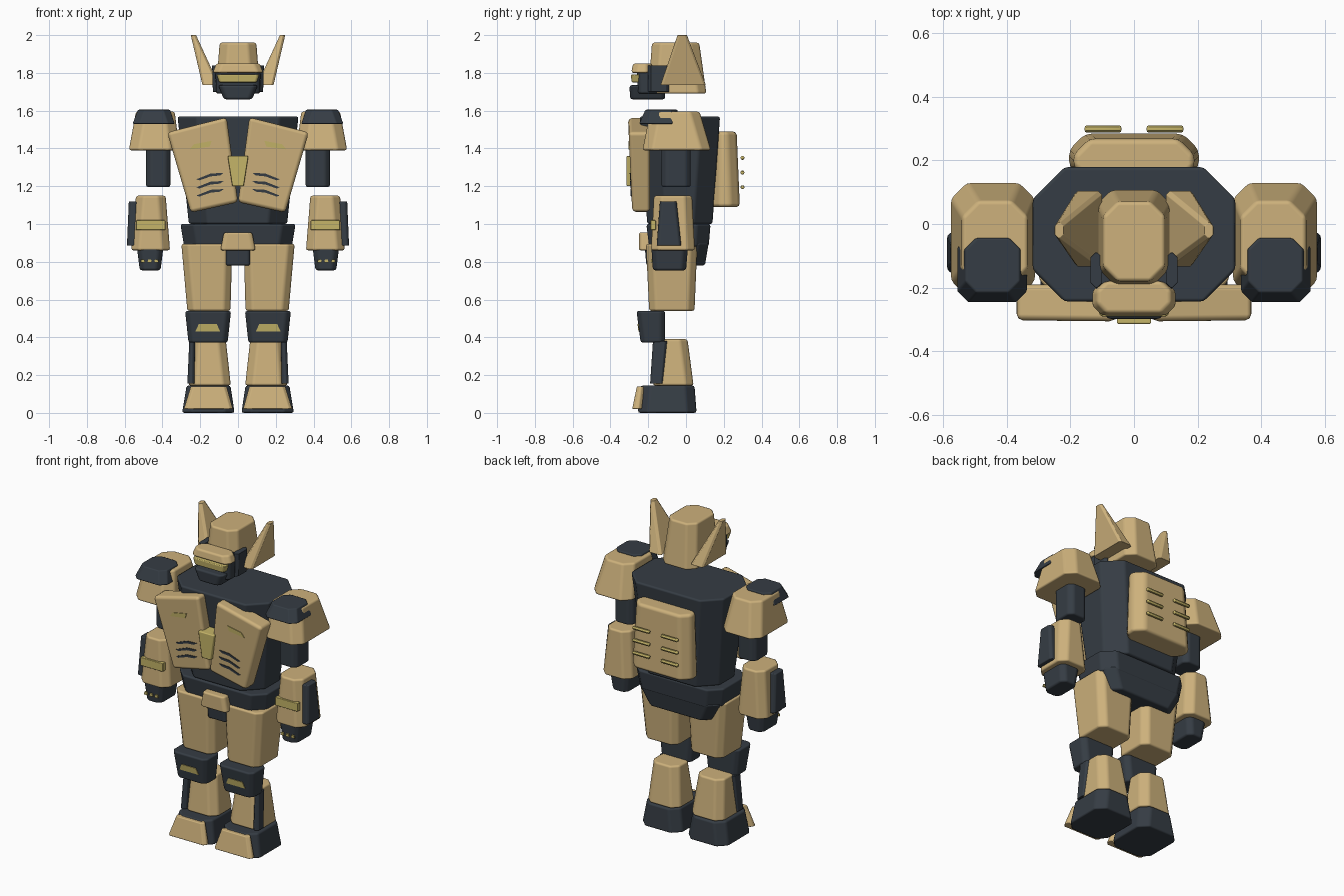
import bpy, bmesh
from mathutils import Vector

cube = bpy.data.objects.get("Cube")
if cube:
    bpy.data.objects.remove(cube)


def material(name, rgb):
    m = bpy.data.materials.new(name)
    m.use_nodes = True
    m.diffuse_color = (*rgb, 1)
    m.node_tree.nodes["Principled BSDF"].inputs["Base Color"].default_value = (*rgb, 1)
    return m


TAN = material("tan armour", (0.61, 0.44, 0.20))
DARK = material("dark slate", (0.036, 0.046, 0.058))
GOLD = material("pale gold", (0.56, 0.46, 0.14))


def loft(name, lower, upper, mat, bevel=0.012, mirror=False):
    """Bridge two matching rings into a closed, softly bevelled solid."""
    bm = bmesh.new()
    a = [bm.verts.new(p) for p in lower]
    b = [bm.verts.new(p) for p in upper]
    n = len(a)
    bm.faces.new(a)
    bm.faces.new(b)
    for i in range(n):
        j = (i + 1) % n
        bm.faces.new((a[i], a[j], b[j], b[i]))
    bmesh.ops.recalc_face_normals(bm, faces=bm.faces)
    for f in bm.faces:
        f.smooth = True
    mesh = bpy.data.meshes.new(name)
    bm.to_mesh(mesh)
    bm.free()
    mesh.materials.append(mat)
    ob = bpy.data.objects.new(name, mesh)
    bpy.context.collection.objects.link(ob)
    if bevel:
        mod = ob.modifiers.new("soft edges", "BEVEL")
        mod.width, mod.segments, mod.harden_normals = bevel, 2, True
    else:
        for f in mesh.polygons:
            f.use_smooth = False
    if mirror:
        ob.modifiers.new("mirror", "MIRROR").use_mirror_merge = False
    return ob


def ring(x0, x1, y0, y1, z, c):
    """Rectangle with cut corners at height z."""
    c = min(c, 0.45 * (x1 - x0), 0.45 * (y1 - y0))
    pts = [(x0 + c, y0), (x1 - c, y0), (x1, y0 + c), (x1, y1 - c),
           (x1 - c, y1), (x0 + c, y1), (x0, y1 - c), (x0, y0 + c)]
    return [Vector((x, y, z)) for x, y in pts]


def block(name, z0, z1, low, high, mat, cut=0.04, **kw):
    return loft(name, ring(*low, z0, cut), ring(*high, z1, cut), mat, **kw)


def plate(name, outline, front, back, mat, bevel=0.0, mirror=True):
    """Outline in x and z, pushed through y; front may depend on z."""
    f = front if callable(front) else lambda z: front
    g = back if callable(back) else lambda z: back
    return loft(name, [(x, f(z), z) for x, z in outline],
                [(x, g(z), z) for x, z in outline], mat, bevel, mirror)


# Torso and hips
block("torso", 1.0, 1.57, (-.26, .26, -.205, .14), (-.32, .32, -.245, .18), DARK, .1)
block("waist", .88, 1.0, (-.285, .285, -.195, .12), (-.305, .305, -.21, .13), DARK, .07)
block("pelvis", .78, .9, (-.22, .22, -.13, .1), (-.28, .28, -.17, .12), DARK, .05)
block("crotch", .78, .9, (-.07, .07, -.21, 0), (-.07, .07, -.22, 0), DARK, .015)
block("buckle", .86, .955, (-.093, .093, -.25, -.18), (-.075, .075, -.25, -.18), TAN, .015)


# Chest armour with vents and badge strips
def chest_front(z):
    return -.285 - .045 * (z - 1.07)


def just_above(z):
    return chest_front(z) - .004


def just_below(z):
    return chest_front(z) + .004


plate("chest_plates", [(.375, 1.485), (.06, 1.565), (.0, 1.115), (.25, 1.06)],
      chest_front, -.19, TAN, .02)
plate("chest_strips", [(.255, 1.395), (.15, 1.41), (.14, 1.44), (.235, 1.422)],
      just_above, just_below, GOLD)
for k in range(3):
    z = 1.255 - .043 * k
    plate(f"chest_vent_{k + 1}", [(.075, z + .016), (.145, z + .012), (.22, z - .018),
                                 (.205, z - .024), (.145, z - .003), (.095, z + .002)],
          just_above, just_below, DARK)
plate("chest_centre", [(-.055, 1.36), (.055, 1.36), (.03, 1.2), (-.03, 1.2)],
      -.315, -.2, GOLD, .006, False)

# Backpack with cooling bars
block("backpack", 1.09, 1.49, (-.205, .205, .13, .285), (-.19, .19, .13, .268), TAN, .05, bevel=.02)
for k in range(3):
    bpy.ops.mesh.primitive_cylinder_add(vertices=12, radius=.011, depth=.115,
                                        location=(.0975, .299, 1.35 - .0775 * k),
                                        rotation=(0, 1.5708, 0))
    bar = bpy.context.object
    bar.name = f"back_bars_{k + 1}"
    bpy.ops.object.transform_apply(location=True, rotation=True)
    bar.data.materials.append(GOLD)
    mod = bar.modifiers.new("round ends", "BEVEL")
    mod.width, mod.segments = .007, 2
    bar.modifiers.new("mirror", "MIRROR").use_mirror_merge = False
    bpy.ops.object.shade_smooth_by_angle()

# Head
block("helmet", 1.69, 1.96, (-.118, .118, -.2, .108), (-.097, .097, -.18, .07), TAN, .045)
block("face", 1.69, 1.83, (-.115, .115, -.255, -.1), (-.12, .12, -.26, -.1), DARK, .02)
block("jaw", 1.66, 1.735, (-.075, .075, -.295, -.11), (-.105, .105, -.3, -.11), DARK, .02)
block("brim", 1.8, 1.85, (-.135, .135, -.29, -.18), (-.115, .115, -.28, -.18), TAN, .03)
block("visor", 1.75, 1.792, (-.1, .1, -.288, -.24), (-.113, .113, -.292, -.24), GOLD, .01, bevel=.006)
block("ear_guards", 1.7, 1.84, (.1, .133, -.2, -.09), (.1, .137, -.2, -.09), DARK, .015,
      bevel=.006, mirror=True)
block("ear_fins", 1.735, 2.0, (.1, .188, -.135, .105), (.222, .25, -.045, .005), TAN, .012,
      bevel=.008, mirror=True)

# Arms
block("shoulders", 1.39, 1.595, (.31, .578, -.23, .132), (.335, .54, -.19, .072), TAN, .05, mirror=True)
block("shoulder_caps", 1.53, 1.605, (.335, .558, -.248, -.04), (.36, .53, -.215, -.045), DARK, .035,
      bevel=.006, mirror=True)
block("upper_arms", 1.195, 1.45, (.358, .487, -.13, .025), (.358, .487, -.13, .025), DARK, .025, mirror=True)
block("forearms", .86, 1.15, (.36, .565, -.185, .047), (.383, .54, -.17, .032), TAN, .04, mirror=True)
block("forearm_guards", .885, 1.12, (.53, .588, -.155, -.025), (.53, .578, -.138, -.05), DARK, .012,
      bevel=.006, mirror=True)
plate("forearm_strips", [(.385, .968), (.54, .968), (.54, 1.02), (.385, 1.02)], -.188, -.16, GOLD, .004)
block("hands", .755, .875, (.41, .52, -.175, 0), (.395, .535, -.183, .01), DARK, .025, mirror=True)
for k in range(3):
    x = .42 + .036 * k
    plate(f"knuckles_{k + 1}", [(x, .795), (x + .024, .795), (x + .02, .812), (x + .004, .812)],
          -.186, -.177, GOLD)

# Legs
block("thighs", .54, .895, (.04, .268, -.195, .045), (.03, .3, -.212, .06), TAN, .035, mirror=True)
block("knees", .372, .54, (.055, .262, -.24, -.11), (.037, .28, -.262, -.11), DARK, .025, mirror=True)
plate("knee_strips", [(.095, .432), (.225, .432), (.208, .47), (.112, .47)],
      lambda z: -.24 - .13 * (z - .372) - .004, lambda z: -.235, GOLD)
block("calves", .145, .39, (.038, .262, -.175, .04), (.065, .245, -.15, .008), TAN, .04, mirror=True)
block("calf_guards", .155, .38, (.23, .268, -.19, -.12), (.228, .258, -.175, -.1), DARK, .012,
      bevel=.006, mirror=True)
block("feet", 0, .145, (.018, .296, -.255, .056), (.04, .272, -.24, .045), DARK, .05, mirror=True)
block("toe_caps", .02, .14, (.027, .287, -.285, -.235), (.06, .25, -.26, -.22), TAN, .015,
      bevel=.008, mirror=True)
